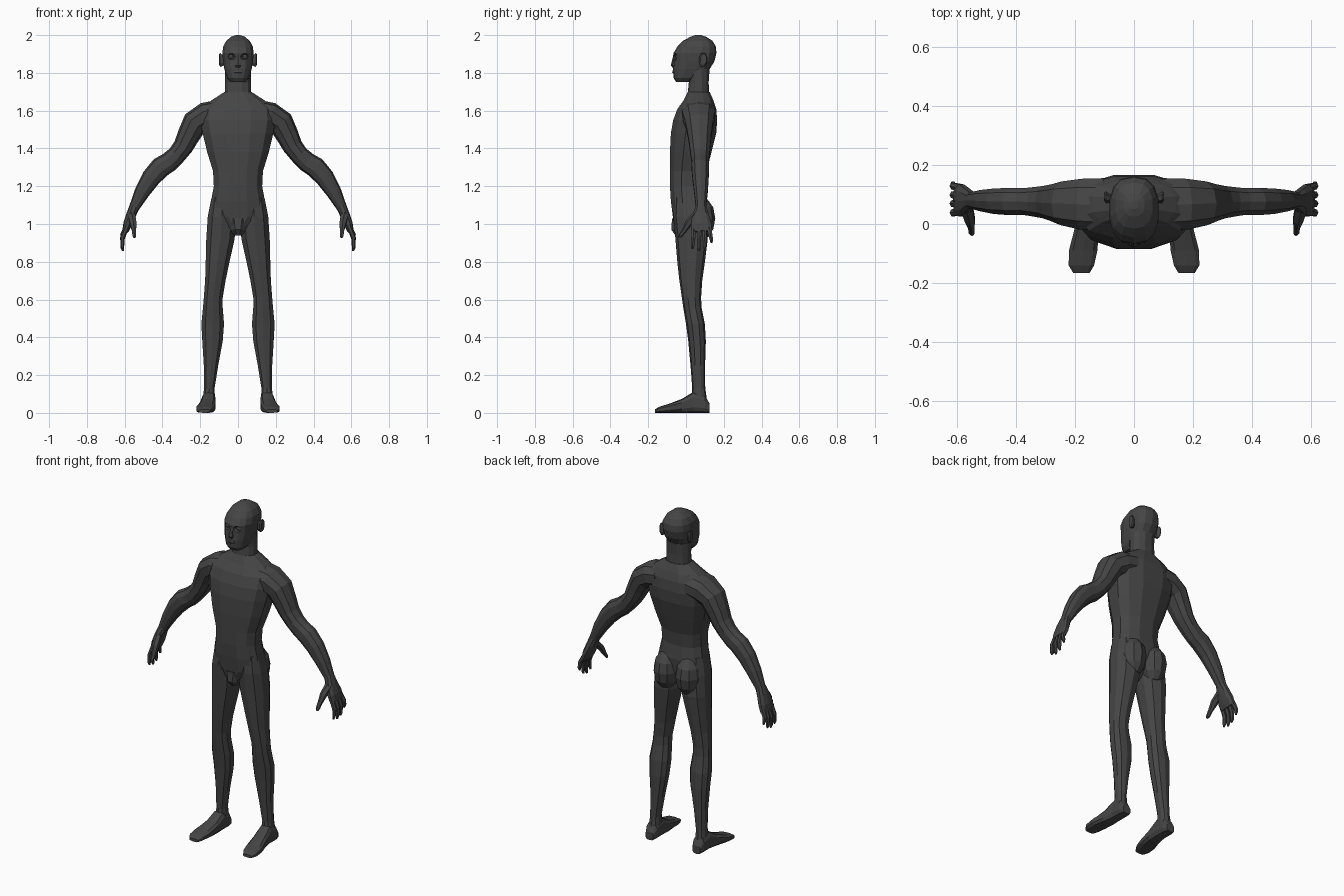
import bpy, bmesh, math
from mathutils import Vector, Matrix

skin = bpy.data.materials.new("charcoal_grey")
skin.diffuse_color = (0.06, 0.06, 0.06, 1)


def finish(name, bm):
    bmesh.ops.recalc_face_normals(bm, faces=bm.faces)
    me = bpy.data.meshes.new(name)
    bm.to_mesh(me)
    bm.free()
    me.materials.append(skin)
    ob = bpy.data.objects.new(name, me)
    bpy.context.collection.objects.link(ob)
    return ob


def unit_ring(n, p):
    """Superellipse outline scaled to exactly fill +-1."""
    pts = []
    for k in range(n):
        t = 2 * math.pi * (k + 0.5) / n
        c, s = math.cos(t), math.sin(t)
        pts.append((math.copysign(abs(c) ** (2 / p), c), math.copysign(abs(s) ** (2 / p), s)))
    mu = max(q[0] for q in pts)
    mv = max(q[1] for q in pts)
    return [(a / mu, b / mv) for a, b in pts]


def loft(name, secs, n=12, p=2.3, frame=None, hint=(0, 1, 0), side=1):
    """Skin over sections (centre, half_u, half_v); the frame follows the path unless given."""
    bm = bmesh.new()
    rings = []
    for i, (c, a, b) in enumerate(secs):
        if frame:
            u, v = Vector(frame[0]), Vector(frame[1])
        else:
            t = Vector(secs[min(i + 1, len(secs) - 1)][0]) - Vector(secs[max(i - 1, 0)][0])
            t.normalize()
            u = Vector(hint)
            u = (u - t * u.dot(t)).normalized()
            v = t.cross(u)
        ring = []
        for cu, cv in unit_ring(n, p):
            q = Vector(c) + u * a * cu + v * b * cv
            ring.append(bm.verts.new((q.x * side, q.y, q.z)))
        rings.append(ring)
    for r0, r1 in zip(rings, rings[1:]):
        for k in range(n):
            bm.faces.new((r0[k], r0[(k + 1) % n], r1[(k + 1) % n], r1[k]))
    bm.faces.new(rings[0])
    bm.faces.new(rings[-1])
    return finish(name, bm)


def upright(name, rows, **kw):
    """Rows are (z, centre_x, half_width, front_y, back_y)."""
    secs = [((cx, (f + b) / 2, z), w, (b - f) / 2) for z, cx, w, f, b in rows]
    return loft(name, secs, frame=((1, 0, 0), (0, 1, 0)), **kw)


def ellipsoid(name, loc, size, seg=10, rings=6):
    bm = bmesh.new()
    bmesh.ops.create_uvsphere(bm, u_segments=seg, v_segments=rings, radius=1,
                              matrix=Matrix.Translation(loc) @ Matrix.Diagonal((*size, 1)))
    return finish(name, bm)


# Torso from groin to collar
upright("torso", [
    (0.94, 0, 0.02, -0.055, 0.03), (0.99, 0, 0.07, -0.065, 0.085),
    (1.04, 0, 0.145, -0.07, 0.105), (1.12, 0, 0.143, -0.08, 0.11),
    (1.20, 0, 0.128, -0.085, 0.10), (1.28, 0, 0.132, -0.085, 0.108),
    (1.38, 0, 0.163, -0.085, 0.135), (1.48, 0, 0.187, -0.08, 0.16),
    (1.55, 0, 0.20, -0.068, 0.165), (1.61, 0, 0.195, -0.045, 0.16),
    (1.655, 0, 0.14, -0.012, 0.145), (1.70, 0, 0.07, 0.01, 0.125)], p=2.5)
upright("groin", [
    (0.945, 0, 0.02, -0.06, 0.0), (0.97, 0, 0.032, -0.078, 0.0),
    (1.03, 0, 0.045, -0.074, 0.0)], n=8)

# Neck and head
upright("neck", [(1.64, 0, 0.075, 0.0, 0.13), (1.70, 0, 0.07, 0.01, 0.122),
                 (1.75, 0, 0.069, 0.015, 0.12), (1.82, 0, 0.068, 0.0, 0.125)])
head = upright("head", [
    (1.752, 0, 0.04, -0.052, 0.03), (1.772, 0, 0.058, -0.065, 0.07),
    (1.82, 0, 0.072, -0.07, 0.125), (1.86, 0, 0.079, -0.066, 0.15),
    (1.905, 0, 0.083, -0.066, 0.161), (1.94, 0, 0.078, -0.045, 0.158),
    (1.97, 0, 0.062, -0.015, 0.14), (1.992, 0, 0.035, 0.025, 0.105),
    (2.0, 0, 0.012, 0.05, 0.08)], n=14, p=2.5)
upright("nose", [(1.828, 0, 0.010, -0.072, -0.05), (1.84, 0, 0.016, -0.08, -0.05),
                 (1.862, 0, 0.010, -0.075, -0.05), (1.90, 0, 0.007, -0.066, -0.05)], n=6)
upright("lips", [(1.796, 0, 0.014, -0.068, -0.05), (1.803, 0, 0.024, -0.073, -0.05),
                 (1.812, 0, 0.016, -0.071, -0.05)], n=6)

for side, tag in ((1, "left"), (-1, "right")):
    # Sunken eye socket with an eyeball
    cutter = ellipsoid("socket_cutter_" + tag, (side * 0.037, -0.066, 1.886), (0.025, 0.024, 0.018))
    cutter.hide_render = True
    cutter.display_type = 'WIRE'
    cut = head.modifiers.new("socket_" + tag, 'BOOLEAN')
    cut.operation = 'DIFFERENCE'
    cut.object = cutter
    ellipsoid("eye_" + tag, (side * 0.037, -0.041, 1.886), (0.016, 0.014, 0.014))

    # Ear
    loft("ear_" + tag, [((0.078, 0.085, 1.865), 0.014, 0.028), ((0.094, 0.09, 1.868), 0.02, 0.036),
                        ((0.101, 0.093, 1.872), 0.015, 0.028)],
         n=8, frame=((0, 1, 0), (0, 0, 1)), side=side)

    # Arm from inside the chest to the wrist: half_u is depth, half_v thickness
    loft("arm_" + tag, [
        ((0.10, 0.065, 1.585), 0.09, 0.072), ((0.17, 0.067, 1.572), 0.086, 0.073),
        ((0.228, 0.07, 1.535), 0.074, 0.069), ((0.262, 0.072, 1.468), 0.062, 0.060),
        ((0.290, 0.074, 1.41), 0.055, 0.053), ((0.325, 0.075, 1.365), 0.050, 0.050),
        ((0.365, 0.076, 1.328), 0.045, 0.053), ((0.410, 0.076, 1.300), 0.046, 0.056),
        ((0.460, 0.077, 1.245), 0.043, 0.051), ((0.507, 0.079, 1.17), 0.036, 0.041),
        ((0.548, 0.08, 1.09), 0.027, 0.028), ((0.557, 0.08, 1.07), 0.03, 0.026)],
        n=10, side=side)

    # Palm
    loft("palm_" + tag, [
        ((0.548, 0.08, 1.095), 0.027, 0.026), ((0.565, 0.078, 1.05), 0.042, 0.026),
        ((0.584, 0.08, 1.00), 0.054, 0.024), ((0.597, 0.083, 0.96), 0.054, 0.016)],
        n=10, side=side)

    # Fingers: (name, root y, tip y, tip z)
    for fname, y0, y1, z1 in (("index", 0.042, 0.034, 0.868), ("middle", 0.07, 0.068, 0.857),
                              ("ring", 0.097, 0.10, 0.867), ("little", 0.122, 0.135, 0.90)):
        loft(fname + "_finger_" + tag, [
            ((0.59, y0, 0.985), 0.013, 0.013),
            ((0.612, (y0 + y1) / 2, (0.985 + z1) / 2), 0.011, 0.012),
            ((0.612, y1, z1 + 0.015), 0.009, 0.009), ((0.609, y1, z1), 0.005, 0.005)],
            n=6, side=side)

    # Thumb
    loft("thumb_" + tag, [
        ((0.565, 0.055, 1.05), 0.02, 0.02), ((0.555, 0.015, 1.005), 0.017, 0.02),
        ((0.55, -0.01, 0.965), 0.011, 0.013), ((0.549, -0.028, 0.94), 0.010, 0.010),
        ((0.548, -0.036, 0.928), 0.005, 0.005)], n=6, hint=(1, 0, 0), side=side)

    # Buttock
    ellipsoid("buttock_" + tag, (side * 0.072, 0.075, 1.03), (0.075, 0.08, 0.115))

    # Leg
    upright("leg_" + tag, [
        (1.14, 0.085, 0.055, -0.06, 0.09), (1.04, 0.085, 0.075, -0.067, 0.11),
        (0.92, 0.093, 0.075, -0.056, 0.115), (0.80, 0.108, 0.063, -0.046, 0.10),
        (0.70, 0.12, 0.054, -0.035, 0.086), (0.61, 0.131, 0.050, -0.022, 0.08),
        (0.56, 0.133, 0.052, -0.015, 0.082), (0.47, 0.134, 0.060, 0.0, 0.10),
        (0.38, 0.135, 0.054, 0.012, 0.105), (0.25, 0.143, 0.038, 0.024, 0.101),
        (0.13, 0.152, 0.028, 0.033, 0.102), (0.04, 0.155, 0.034, 0.025, 0.115)],
        n=10, side=side)

    # Foot, heel to toe: (y, centre_x, half_width, top_z)
    loft("foot_" + tag, [
        ((cx, y, h / 2), w, h / 2) for y, cx, w, h in (
            (0.125, 0.155, 0.025, 0.05), (0.10, 0.155, 0.035, 0.09), (0.04, 0.155, 0.036, 0.112),
            (-0.02, 0.16, 0.042, 0.075), (-0.09, 0.172, 0.048, 0.048),
            (-0.14, 0.178, 0.043, 0.033), (-0.165, 0.178, 0.028, 0.018))],
        n=10, p=3, frame=((1, 0, 0), (0, 0, 1)), side=side)
